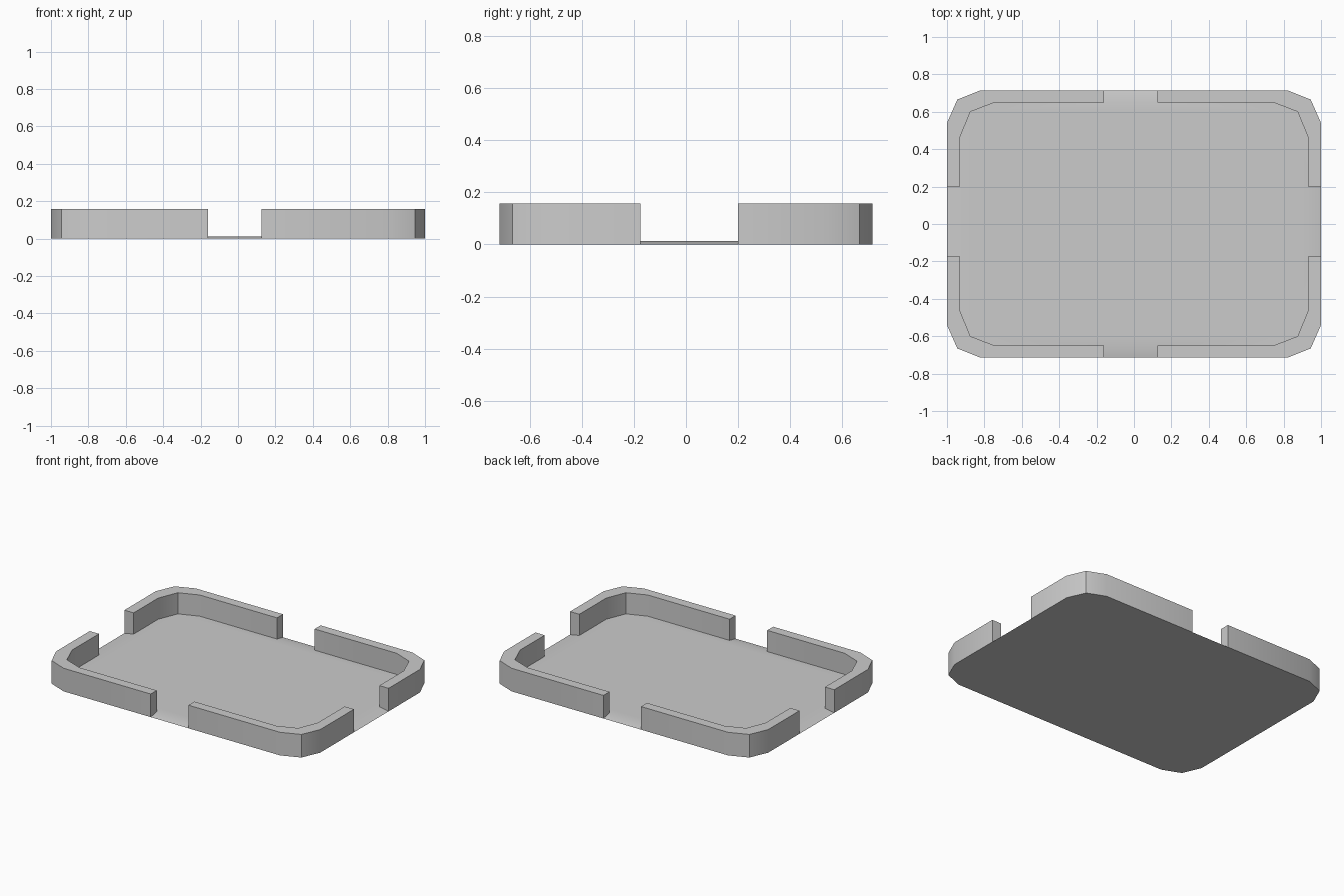
import bpy, bmesh, math

if "Cube" in bpy.data.objects:
    bpy.data.objects.remove(bpy.data.objects["Cube"])

HEIGHT, FLOOR = 0.158, 0.013
GAP_X = (-0.16, 0.125)      # notches in front and back walls
GAP_Y = (-0.175, 0.20)      # notches in left and right walls
OUTER = [(1.0, 0.54), (0.945, 0.665), (0.82, 0.715)]
INNER = [(0.93, 0.465), (0.875, 0.60), (0.745, 0.65)]


def outline(corner):
    """Counter-clockwise outline: per corner, notch end + 3 points + notch end."""
    pts = []
    for sx, sy in ((1, 1), (-1, 1), (-1, -1), (1, -1)):
        run = [(sx * x, sy * y) for x, y in corner]
        side = (sx * corner[0][0], GAP_Y[sy > 0])
        end = (GAP_X[sx > 0], sy * corner[2][1])
        run = [side] + run + [end]
        pts += run if sx * sy > 0 else run[::-1]
    return pts


bm = bmesh.new()


def ring(points, z):
    return [bm.verts.new((x, y, z)) for x, y in points]


out_pts, in_pts = outline(OUTER), outline(INNER)
ob, ot = ring(out_pts, 0), ring(out_pts, HEIGHT)
ib, it = ring(in_pts, FLOOR), ring(in_pts, HEIGHT)

# base underside and tray floor
bm.faces.new(ob[::-1])
bm.faces.new(ib)

n = len(ob)
for i in range(n):
    j = (i + 1) % n
    if i % 5 == 4:
        # notch: thin sloping lip
        bm.faces.new((ob[i], ob[j], ib[j], ib[i]))
        continue
    # rim wall segment
    bm.faces.new((ob[i], ob[j], ot[j], ot[i]))
    bm.faces.new((ot[i], ot[j], it[j], it[i]))
    bm.faces.new((it[i], it[j], ib[j], ib[i]))
    # wall ends beside the notches
    if i % 5 == 0:
        bm.faces.new((ob[i], ot[i], it[i], ib[i]))
    if j % 5 == 4:
        bm.faces.new((ob[j], ib[j], it[j], ot[j]))

bmesh.ops.recalc_face_normals(bm, faces=bm.faces[:])
mesh = bpy.data.meshes.new("notched_tray")
bm.to_mesh(mesh)
bm.free()
tray = bpy.data.objects.new("notched_tray", mesh)
bpy.context.collection.objects.link(tray)

# soft shading on the shallow bends only
bpy.context.view_layer.objects.active = tray
tray.select_set(True)
bpy.ops.object.shade_smooth_by_angle(angle=math.radians(30))
